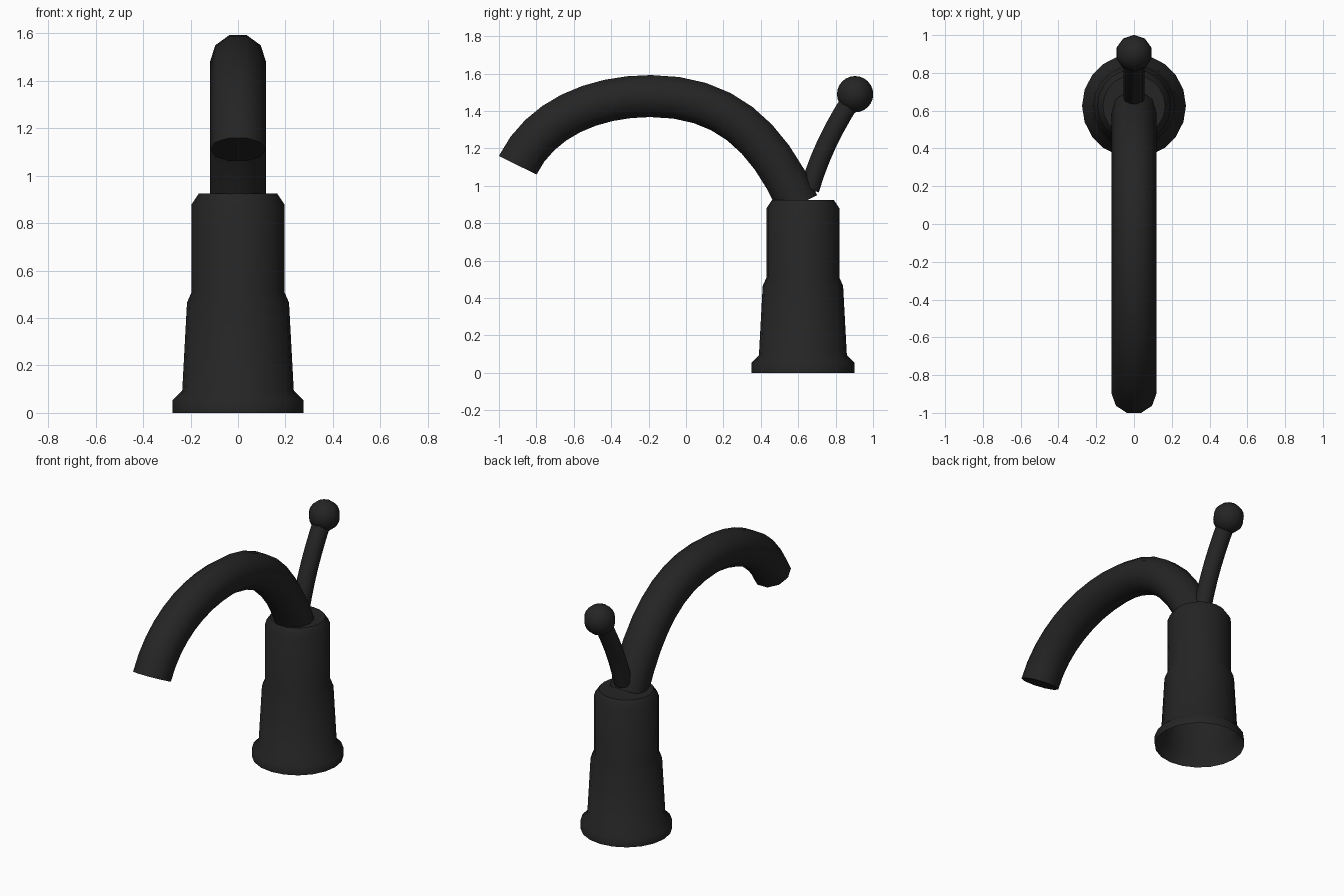
import bpy, bmesh, math
from mathutils import Vector
from mathutils.geometry import interpolate_bezier

cube = bpy.data.objects.get("Cube")
if cube:
    bpy.data.objects.remove(cube, do_unlink=True)

black = bpy.data.materials.new("matte_black")
black.use_nodes = True
colour = (0.018, 0.018, 0.018, 1)
black.diffuse_color = colour
bsdf = black.node_tree.nodes["Principled BSDF"]
bsdf.inputs["Base Color"].default_value = colour
bsdf.inputs["Roughness"].default_value = 0.6

BASE_Y = 0.625


def finish(name, bm, angle):
    """Turn a bmesh into a smooth shaded black object."""
    bmesh.ops.recalc_face_normals(bm, faces=bm.faces[:])
    mesh = bpy.data.meshes.new(name)
    bm.to_mesh(mesh)
    bm.free()
    mesh.materials.append(black)
    obj = bpy.data.objects.new(name, mesh)
    bpy.context.collection.objects.link(obj)
    bpy.ops.object.select_all(action='DESELECT')
    obj.select_set(True)
    bpy.context.view_layer.objects.active = obj
    bpy.ops.object.shade_smooth_by_angle(angle=math.radians(angle))
    return obj


def loft(bm, rings, cap_start, cap_end):
    """Join rings of points with quads, with optional end caps."""
    loops = [[bm.verts.new(p) for p in ring] for ring in rings]
    for a, b in zip(loops, loops[1:]):
        for i in range(len(a)):
            j = (i + 1) % len(a)
            bm.faces.new((a[i], a[j], b[j], b[i]))
    if cap_start:
        bm.faces.new(loops[0])
    if cap_end:
        bm.faces.new(loops[-1])


def circle(centre, u, v, radius, sides):
    steps = [2 * math.pi * i / sides for i in range(sides)]
    return [centre + radius * (u * math.cos(a) + v * math.sin(a)) for a in steps]


def tube(name, knots, radius, sides, steps):
    """Sweep a circle along Bezier segments given as (y, z) points."""
    path = []
    for i in range(0, len(knots) - 1, 3):
        pts = [Vector((0, y, z)) for y, z in knots[i:i + 4]]
        path += interpolate_bezier(*pts, steps)[1 if path else 0:]
    side = Vector((1, 0, 0))
    rings = []
    for i, p in enumerate(path):
        tangent = path[min(i + 1, len(path) - 1)] - path[max(i - 1, 0)]
        if i == 0:
            tangent = Vector((0, knots[1][0] - knots[0][0], knots[1][1] - knots[0][1]))
        rings.append(circle(p, side, side.cross(tangent.normalized()), radius, sides))
    bm = bmesh.new()
    loft(bm, rings, True, True)
    return finish(name, bm, 50)


# Turned pedestal, hollow underneath
profile = [(0.275, 0), (0.275, 0.055), (0.235, 0.095), (0.215, 0.465),
           (0.195, 0.51), (0.195, 0.88), (0.165, 0.925)]
bm = bmesh.new()
loft(bm, [circle(Vector((0, BASE_Y, z)), Vector((1, 0, 0)), Vector((0, 1, 0)), r, 20)
          for r, z in profile], False, True)
finish("pedestal", bm, 50)

# Arched spout, from the outlet back to the pedestal
tube("spout", [(-0.9, 1.11), (-0.78, 1.355), (-0.5, 1.48), (-0.19, 1.48),
               (0.2, 1.48), (0.43, 1.28), (0.6, 0.9)], 0.118, 10, 9)

# Curved lever with a ball knob
tube("lever", [(0.66, 0.98), (0.71, 1.15), (0.78, 1.3), (0.89, 1.47)], 0.055, 10, 7)

bm = bmesh.new()
bmesh.ops.create_uvsphere(bm, u_segments=10, v_segments=12, radius=0.097)
bmesh.ops.translate(bm, verts=bm.verts[:], vec=(0, 0.904, 1.49))
finish("lever_knob", bm, 60)
